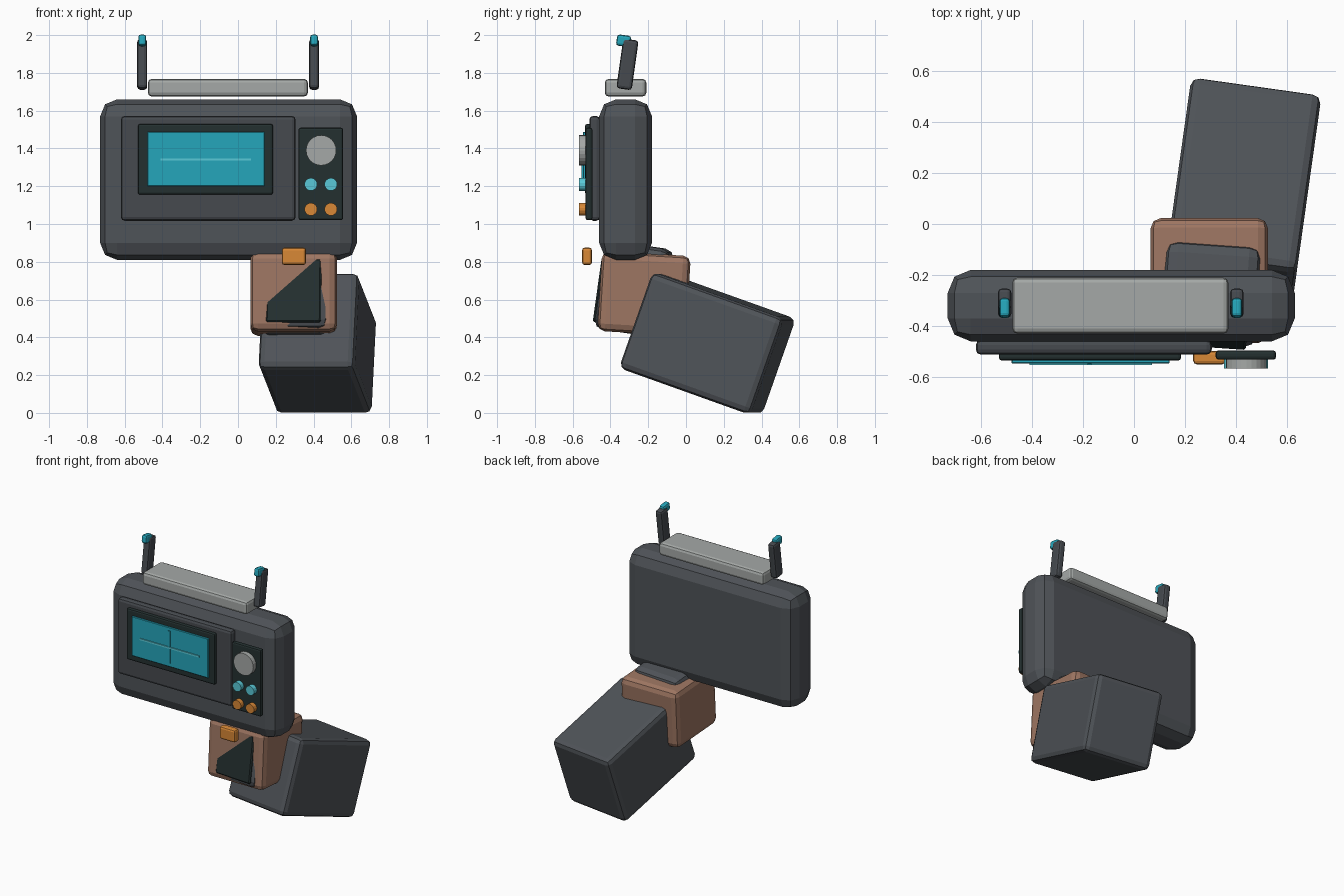
import bpy, bmesh, math
from mathutils import Matrix, Vector

if "Cube" in bpy.data.objects:
    bpy.data.objects.remove(bpy.data.objects["Cube"])


def srgb(r, g, b):
    lin = lambda c: ((c / 255 + 0.055) / 1.055) ** 2.4 if c > 10 else c / 255 / 12.92
    return (lin(r), lin(g), lin(b), 1.0)


def material(name, *rgb):
    m = bpy.data.materials.new(name)
    m.diffuse_color = srgb(*rgb)
    m.use_nodes = True
    m.node_tree.nodes["Principled BSDF"].inputs["Base Color"].default_value = m.diffuse_color
    return m


CASE = material("dark grey", 79, 83, 88)
TRIM = material("charcoal grey", 70, 74, 79)
PANEL = material("near black green", 36, 48, 48)
METAL = material("light grey", 165, 169, 167)
SKIN = material("brown", 158, 118, 98)
SCREEN = material("teal", 37, 166, 187)
CYAN = material("light cyan", 90, 202, 216)
ORANGE = material("orange", 216, 136, 54)


def finish(name, bm, mat, center, rot):
    mesh = bpy.data.meshes.new(name)
    bm.to_mesh(mesh)
    bm.free()
    mesh.materials.append(mat)
    ob = bpy.data.objects.new(name, mesh)
    ob.location = center
    ob.rotation_euler = [math.radians(a) for a in rot]
    bpy.context.collection.objects.link(ob)
    return ob


def box(name, mat, center, size, bevel=0.0, segments=2, rot=(0, 0, 0)):
    """Box with bevelled edges, rotated about x, then y, then z (degrees)."""
    bm = bmesh.new()
    bmesh.ops.create_cube(bm, size=1.0)
    bmesh.ops.scale(bm, vec=Vector(size), verts=bm.verts)
    if bevel:
        bmesh.ops.bevel(bm, geom=bm.edges[:], offset=bevel, segments=segments,
                        profile=0.5, affect='EDGES')
    return finish(name, bm, mat, center, rot)


def span(name, mat, x, y, z, bevel=0.0, segments=2):
    """Axis aligned box given by its extents."""
    ext = (x, y, z)
    return box(name, mat, [(a + b) / 2 for a, b in ext], [b - a for a, b in ext],
               bevel, segments)


def dial(name, mat, x, z, radius, y0, y1, sides):
    """Short cylinder facing the front."""
    bm = bmesh.new()
    bmesh.ops.create_cone(bm, cap_ends=True, segments=sides, radius1=radius,
                          radius2=radius, depth=y1 - y0,
                          matrix=Matrix.Rotation(math.pi / 2, 4, 'X'))
    return finish(name, bm, mat, (x, (y0 + y1) / 2, z), (0, 0, 0))


# Case with raised bezel, screen frame and screen
span("case", CASE, (-0.73, 0.63), (-0.46, -0.18), (0.81, 1.66), 0.09)
span("bezel", TRIM, (-0.62, 0.305), (-0.512, -0.455), (1.017, 1.572), 0.02)
span("screen_frame", PANEL, (-0.53, 0.185), (-0.535, -0.50), (1.155, 1.53), 0.012)
span("screen", SCREEN, (-0.48, 0.14), (-0.546, -0.53), (1.2, 1.488), 0.003, 1)
span("crosshair_horizontal", CYAN, (-0.41, 0.07), (-0.553, -0.545), (1.335, 1.347))
span("crosshair_vertical", SCREEN, (-0.182, -0.166), (-0.552, -0.545), (1.225, 1.465))

# Control panel with knob and buttons
span("control_panel", PANEL, (0.32, 0.557), (-0.532, -0.495), (1.02, 1.51), 0.012)
dial("knob", METAL, 0.44, 1.39, 0.08, -0.566, -0.525, 24)
for row, (z, mat) in enumerate(((1.21, CYAN), (1.078, ORANGE))):
    for col, x in enumerate((0.386, 0.492)):
        dial(f"button_{row}_{col}", mat, x, z, 0.034, -0.566, -0.525, 14)

# Top carry bar and the two antennas
span("carry_bar", METAL, (-0.477, 0.37), (-0.43, -0.21), (1.675, 1.768), 0.02)
for side, x in (("left", -0.507), ("right", 0.403)):
    box(f"antenna_{side}", TRIM, (x, -0.31, 1.845), (0.053, 0.082, 0.265),
        0.016, 2, (-8, 0, 0))
    box(f"antenna_tip_{side}", SCREEN, (x, -0.33, 1.97), (0.042, 0.075, 0.06),
        0.014, 2, (-8, 0, 0))

# Hand wrapped round a tilted grip with a dark front plate
box("hand", SKIN, (0.295, -0.222, 0.632), (0.46, 0.47, 0.425), 0.04, 2, (-3.5, 0, 0))
box("grip", CASE, (0.30, -0.275, 0.655), (0.38, 0.35, 0.47), 0.05, 2, (-8, 0, -4))
box("grip_plate", PANEL, (0.295, -0.446, 0.648), (0.292, 0.03, 0.34),
    0.008, 1, (-8, 0, -4))
span("trigger", ORANGE, (0.232, 0.36), (-0.55, -0.498), (0.783, 0.875), 0.014)

# Forearm sloping down towards the back
box("forearm", CASE, (0.42, 0.113, 0.368), (0.515, 0.745, 0.54), 0.035, 2,
    (-19.5, 0, -8))
